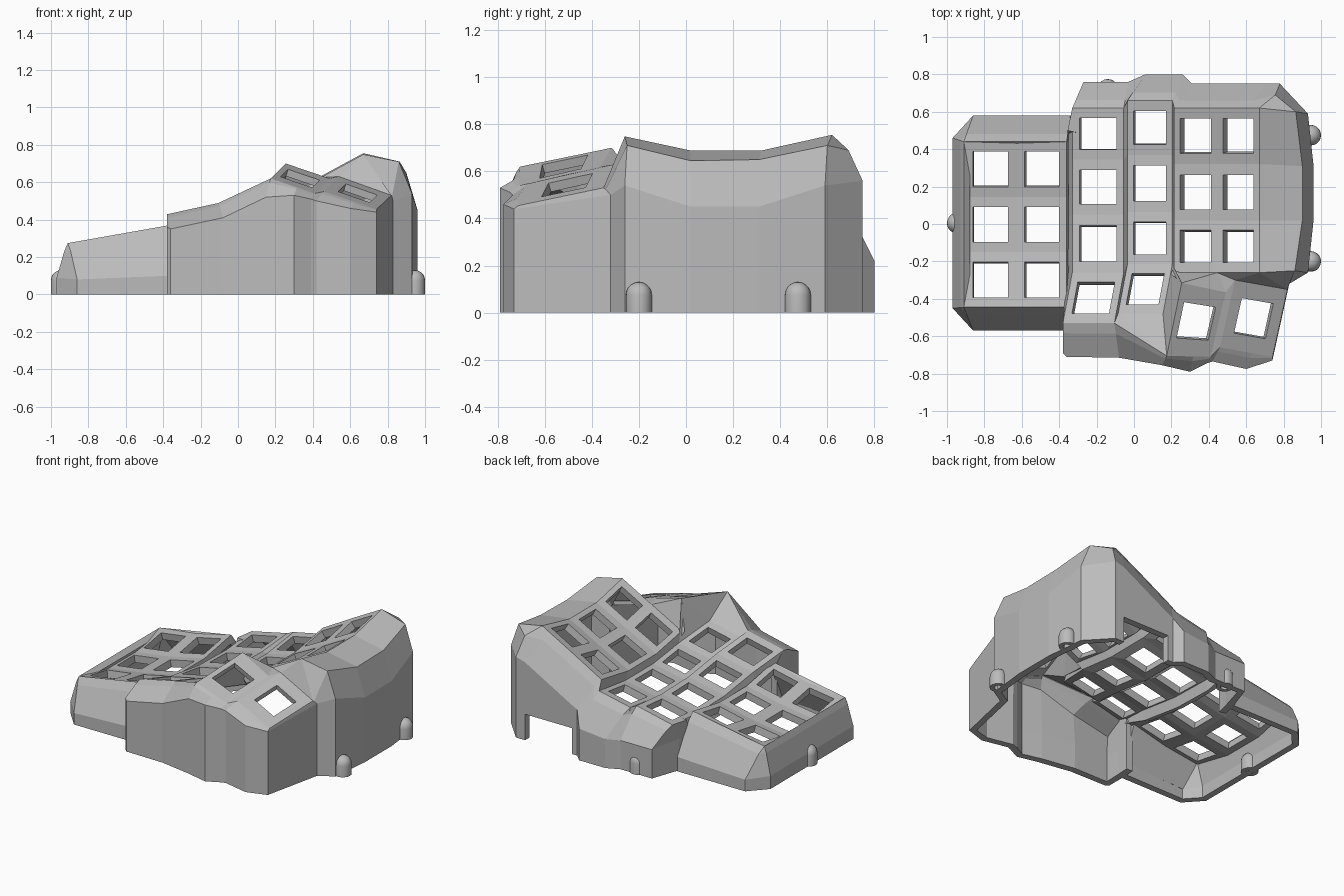
import bpy
import bmesh
import math
from mathutils import Vector

old_cube = bpy.data.objects.get("Cube")
if old_cube:
    bpy.data.objects.remove(old_cube, do_unlink=True)

# Single grey plastic material
grey = bpy.data.materials.new("grey_plastic")
grey.use_nodes = True
colour = (0.5, 0.5, 0.5, 1)
grey.diffuse_color = colour
shader = next(n for n in grey.node_tree.nodes if n.type == "BSDF_PRINCIPLED")
shader.inputs["Base Color"].default_value = colour


def make_object(name, polygons, thickness=0.0):
    """Build a mesh from point loops, turn it outward and thicken it inward."""
    bm = bmesh.new()
    for polygon in polygons:
        bm.faces.new([bm.verts.new(point) for point in polygon])
    bmesh.ops.remove_doubles(bm, verts=bm.verts, dist=0.001)
    bmesh.ops.recalc_face_normals(bm, faces=bm.faces)
    outward = sum(f.normal.dot(f.calc_center_median()) * f.calc_area() for f in bm.faces)
    if outward < 0:
        bmesh.ops.reverse_faces(bm, faces=bm.faces)
    mesh = bpy.data.meshes.new(name)
    bm.to_mesh(mesh)
    bm.free()
    mesh.materials.append(grey)
    obj = bpy.data.objects.new(name, mesh)
    bpy.context.collection.objects.link(obj)
    if thickness:
        solid = obj.modifiers.new("thickness", "SOLIDIFY")
        solid.thickness = thickness
        solid.offset = -1
    return obj


def key_frame(back_left, back_right, front_right, front_left, margin_x, margin_y):
    """Four faces around a rectangular key opening."""
    def inside(u, v):
        return back_left.lerp(back_right, u).lerp(front_left.lerp(front_right, u), v)
    outer = [back_left, back_right, front_right, front_left]
    inner = [inside(u, v) for u, v in (
        (margin_x, margin_y), (1 - margin_x, margin_y),
        (1 - margin_x, 1 - margin_y), (margin_x, 1 - margin_y))]
    return [(outer[i], outer[(i + 1) % 4], inner[(i + 1) % 4], inner[i]) for i in range(4)]


def column_edge(x, z, bend, centre, rows):
    """Curved side of a key column, running from back to front."""
    return [Vector((x - (0.05 if y < -0.46 else 0), y, z + bend * (y - centre) ** 2))
            for y in rows]


def strip(first, second):
    """Plain faces between two edges."""
    return [(first[i], second[i], second[i + 1], first[i + 1])
            for i in range(min(len(first), len(second)) - 1)]


def key_strip(first, second, margin_x, margin_y):
    faces = []
    for a, b, c, d in strip(first, second):
        faces += key_frame(a, b, c, d, margin_x, margin_y)
    return faces


# Low key plate, two columns of three
low_rows = (0.44, 0.145, -0.15, -0.445)
low_edges = [column_edge(x, z, 0.3, 0, low_rows)
             for x, z in ((-0.91, 0.215), (-0.625, 0.255), (-0.36, 0.312))]
make_object("low_key_plate",
            key_strip(low_edges[0], low_edges[1], 0.17, 0.18)
            + key_strip(low_edges[1], low_edges[2], 0.15, 0.18), 0.05)

# Main key plate, four staggered columns
ring_rows = (0.62, 0.345, 0.05, -0.26, -0.53)
middle_rows = (0.66, 0.37, 0.065, -0.215, -0.48)
index_rows = (0.62, 0.32, 0.02, -0.26)
ring_left = column_edge(-0.33, 0.31, 0.19, 0.26, ring_rows)
ring_right = column_edge(-0.055, 0.37, 0.19, 0.26, ring_rows)
middle_left = column_edge(-0.035, 0.35, 0.22, 0.22, middle_rows)
middle_right = column_edge(0.205, 0.4, 0.22, 0.22, middle_rows)
index_left = column_edge(0.215, 0.445, 0.3, 0.18, index_rows)
index_right = column_edge(0.445, 0.56, 0.36, 0.17, index_rows)
inner_right = column_edge(0.67, 0.68, 0.37, 0.17, index_rows)
step = [Vector((max(p.x - 0.03, -0.37), max(-0.46, min(p.y, 0.46)), p.z - 0.09))
        for p in ring_left]

main_faces = strip(step, ring_left)
for left, right in ((ring_left, ring_right), (middle_left, middle_right),
                    (index_left, index_right), (index_right, inner_right)):
    main_faces += key_strip(left, right, 0.14, 0.19)
main_faces += strip(ring_right, middle_left)
main_faces += strip(middle_right, index_left)
make_object("main_key_plate", main_faces, 0.05)

# Thumb plate, two tilted keys
thumb_a = [Vector(p) for p in ((0.255, -0.315, 0.70), (0.49, -0.365, 0.62),
                               (0.41, -0.71, 0.54), (0.175, -0.705, 0.62))]
thumb_b = [Vector(p) for p in ((0.54, -0.30, 0.63), (0.82, -0.35, 0.53),
                               (0.74, -0.71, 0.455), (0.46, -0.66, 0.55))]
thumb_faces = key_frame(*thumb_a, 0.14, 0.25) + key_frame(*thumb_b, 0.2, 0.24)
thumb_faces.append((thumb_a[1], thumb_b[0], thumb_b[3], thumb_a[2]))
make_object("thumb_plate", thumb_faces, 0.04)

# Faces that join the thumb plate to the main plate
make_object("thumb_bridge", [
    (index_left[-1], index_right[-1], thumb_a[0]),
    (index_right[-1], thumb_a[1], thumb_a[0]),
    (index_right[-1], thumb_b[0], thumb_a[1]),
    (index_right[-1], inner_right[-1], thumb_b[0]),
    (inner_right[-1], thumb_b[1], thumb_b[0]),
    (index_left[-1], thumb_a[0], middle_right[3]),
    (middle_right[3], thumb_a[0], middle_right[4]),
    (thumb_a[0], thumb_a[3], middle_right[4]),
    (middle_left[4], middle_right[4], thumb_a[3]),
    (ring_right[4], middle_left[4], thumb_a[3]),
], 0.02)


def wall(name, stations, notch=None):
    """Loft each station from plate edge over a shoulder to the ground."""
    columns = []
    for inner, shoulder, outer in stations:
        outer = Vector(outer)
        if shoulder is None:
            shoulder = inner.lerp(outer, 0.3)
            shoulder.z += 0.08 * (inner.z - outer.z)
        low, ground = outer.copy(), outer.copy()
        low.z, ground.z = min(0.18, outer.z - 0.01), 0
        columns.append([inner, Vector(shoulder), outer, low, ground])
    faces = []
    for index in range(len(columns) - 1):
        side = strip(columns[index], columns[index + 1])
        faces += side[:-1] if index == notch else side
    make_object(name, faces, 0.048)


# Low wall around three sides of the low plate
back, front = [e[0] for e in low_edges], [e[-1] for e in low_edges]
wall("low_wall", [
    (back[2], None, (-0.34, 0.58, 0.1)),
    (back[0], None, (-0.86, 0.58, 0.08)),
    (back[0], None, (-0.97, 0.46, 0.09)),
    (front[0], None, (-0.97, -0.45, 0.09)),
    (front[0], None, (-0.86, -0.57, 0.08)),
    (front[2], None, (-0.37, -0.57, 0.1)),
])

# Tall wall around the main and thumb plates, with a cable notch at the back
back_edge = (index_left[0], inner_right[0])
wall("main_wall", [
    (ring_left[0], (-0.355, 0.5, 0.33), (-0.36, 0.47, 0.22)),
    (ring_left[0], None, (-0.34, 0.56, 0.22)),
    (ring_left[0], None, (-0.27, 0.76, 0.2)),
    (ring_right[0], None, (-0.03, 0.76, 0.2)),
    (middle_left[0], None, (0.06, 0.80, 0.2)),
    (middle_right[0], None, (0.26, 0.80, 0.22)),
    (index_left[0], None, (0.31, 0.75, 0.32)),
    (back_edge[0].lerp(back_edge[1], 0.1), None, (0.35, 0.75, 0.34)),
    (back_edge[0].lerp(back_edge[1], 0.85), None, (0.71, 0.75, 0.54)),
    (inner_right[0], (0.755, 0.69, 0.69), (0.78, 0.75, 0.56)),
    (inner_right[0], (0.865, 0.60, 0.71), (0.93, 0.59, 0.54)),
    (inner_right[1], (0.90, 0.31, 0.65), (0.96, 0.31, 0.45)),
    (inner_right[2], (0.90, 0.02, 0.645), (0.96, 0.02, 0.45)),
    (inner_right[3], (0.86, -0.25, 0.71), (0.93, -0.26, 0.54)),
    (thumb_b[1], None, (0.83, -0.32, 0.5)),
    (thumb_b[2], None, (0.74, -0.73, 0.44)),
    (thumb_b[2].lerp(thumb_b[3], 0.4), None, (0.60, -0.775, 0.46)),
    (thumb_b[3], None, (0.42, -0.735, 0.5)),
    (thumb_a[2], None, (0.39, -0.745, 0.51)),
    (thumb_a[2].lerp(thumb_a[3], 0.4), None, (0.30, -0.79, 0.53)),
    (thumb_a[3], None, (0.15, -0.755, 0.52)),
    (ring_right[4], None, (-0.08, -0.715, 0.41)),
    (ring_left[4], None, (-0.36, -0.71, 0.35)),
    (ring_left[4], None, (-0.38, -0.69, 0.36)),
    (ring_left[4], None, (-0.38, -0.54, 0.38)),
    (ring_left[4], None, (-0.375, -0.46, 0.36)),
], notch=7)


# Domed, hollow screw posts at the foot of the walls
def screw_post(name, x, y, radius=0.055, height=0.075, sides=20, steps=5):
    arc = [math.pi / 2 * i / steps for i in range(steps + 1)]
    bore = radius / 2
    profile = [(0, height), (bore, height), (bore, 0), (radius, 0)]
    profile += [(radius * math.cos(a), height + radius * math.sin(a)) for a in arc]
    rings = []
    for r, z in profile:
        angles = [2 * math.pi * i / sides for i in range(sides + 1)]
        rings.append([Vector((x + r * math.cos(a), y + r * math.sin(a), z)) for a in angles])
    faces = [face for a, b in zip(rings, rings[1:]) for face in strip(a, b)]
    post = make_object(name, faces)
    bpy.context.view_layer.objects.active = post
    post.select_set(True)
    bpy.ops.object.shade_smooth_by_angle()
    post.select_set(False)


screw_post("left_screw_post", -0.945, 0.005)
screw_post("back_screw_post", -0.14, 0.72)
screw_post("right_front_screw_post", 0.945, -0.2)
screw_post("right_back_screw_post", 0.945, 0.475)
